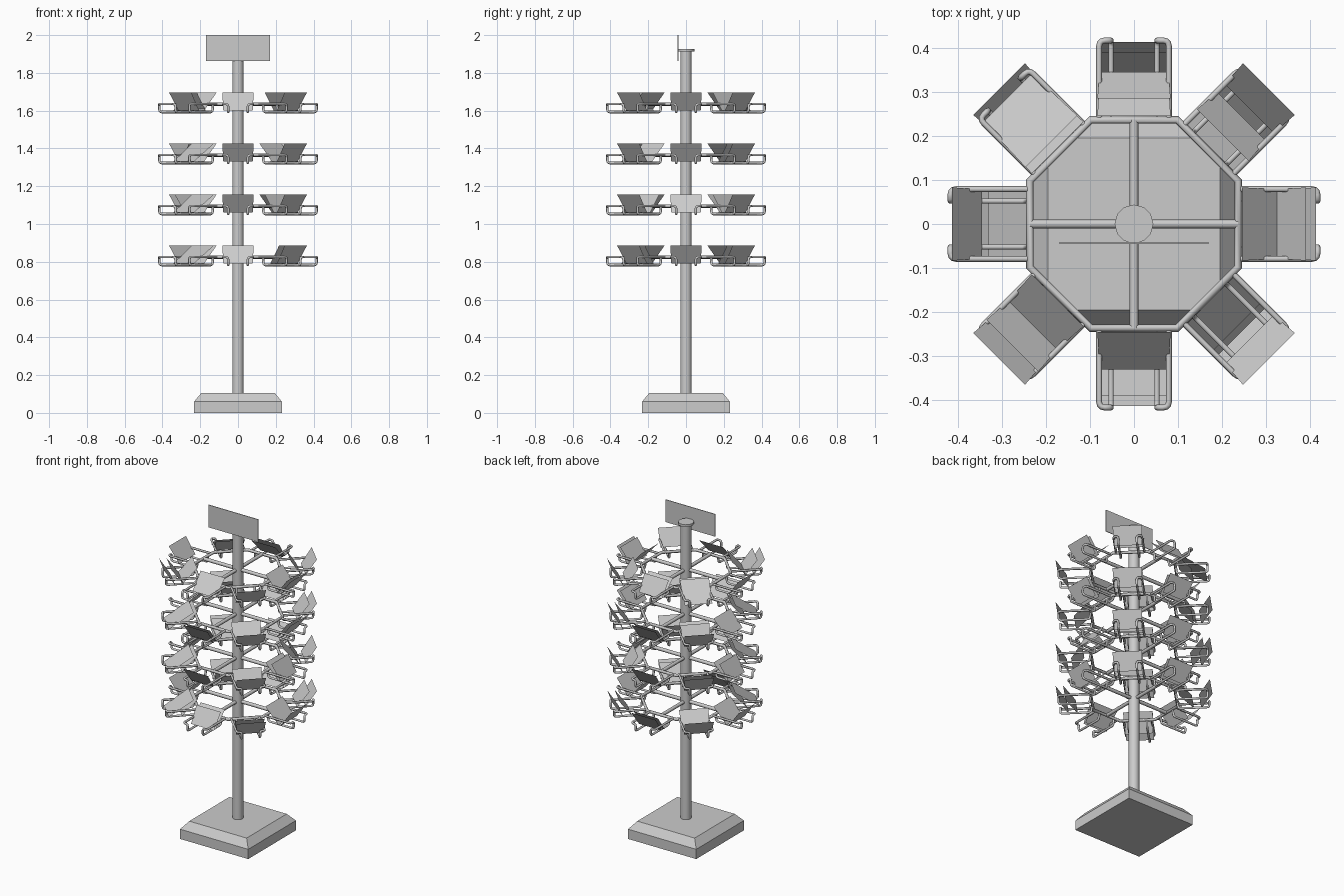
import bpy, bmesh, math, random
from mathutils import Vector

if "Cube" in bpy.data.objects:
    bpy.data.objects.remove(bpy.data.objects["Cube"])

random.seed(4)
TIERS = [1.635, 1.365, 1.095, 0.825]   # ring heights
APO = 0.236                            # ring apothem


def link(name, data):
    ob = bpy.data.objects.new(name, data)
    bpy.context.collection.objects.link(ob)
    return ob


def mesh_from(name, verts, faces):
    me = bpy.data.meshes.new(name)
    me.from_pydata(verts, [], faces)
    return me


def cylinder(name, r, z0, z1, sides):
    bpy.ops.mesh.primitive_cylinder_add(vertices=sides, radius=r, depth=z1 - z0,
                                        location=(0, 0, (z0 + z1) / 2))
    ob = bpy.context.object
    ob.name = name
    bpy.ops.object.shade_smooth_by_angle()
    return ob


def rounded(points, r):
    """Replace every inner corner of a path with a short arc."""
    p = [Vector(q) for q in points]
    out = [p[0]]
    for a, b, c in zip(p, p[1:], p[2:]):
        s, e = b + (a - b).normalized() * r, b + (c - b).normalized() * r
        for t in (0, 0.33, 0.67, 1):
            out.append(s * (1 - t) ** 2 + b * 2 * t * (1 - t) + e * t * t)
    return out + [p[-1]]


def wire(name, paths, radius, cyclic=False):
    cu = bpy.data.curves.new(name, 'CURVE')
    cu.dimensions = '3D'
    cu.bevel_depth = radius
    cu.bevel_resolution = 1
    cu.use_fill_caps = True
    for path in paths:
        sp = cu.splines.new('POLY')
        sp.points.add(len(path) - 1)
        for pt, co in zip(sp.points, path):
            pt.co = (*co, 1)
        sp.use_cyclic_u = cyclic
    return cu


# square base with sloped top edge
v, f = [], []
for h, z in ((0.232, 0), (0.232, 0.06), (0.195, 0.105)):
    v += [(-h, -h, z), (h, -h, z), (h, h, z), (-h, h, z)]
for k in (0, 4):
    f += [(k + i, k + (i + 1) % 4, k + 4 + (i + 1) % 4, k + 4 + i) for i in range(4)]
f += [(3, 2, 1, 0), (8, 9, 10, 11)]
link("base", mesh_from("base", v, f))

# pole and cap
cylinder("pole", 0.03, 0.1, 1.915, 16)
cylinder("pole_cap", 0.044, 1.912, 1.926, 12)

# header sign
bpy.ops.mesh.primitive_cube_add(size=1, location=(0, -0.043, 1.931))
sign = bpy.context.object
sign.name = "header_sign"
sign.scale = (0.338, 0.004, 0.138)

# shared wire data: octagonal ring, cross spokes, pocket cradle
R = APO / math.cos(math.pi / 8)
ring = wire("ring", [[(R * math.cos(a), R * math.sin(a), 0) for a in
                      [math.pi / 8 + i * math.pi / 4 for i in range(8)]]], 0.009, True)
spokes = wire("spokes", [[(-APO, 0, 0), (APO, 0, 0)], [(0, -APO, 0), (0, APO, 0)]], 0.0105)
rails = []
for s in (-1, 1):
    rails.append(rounded([(APO, s * 0.079, 0), (0.416, s * 0.079, 0), (0.416, s * 0.052, 0),
                          (0.416, s * 0.052, -0.042), (APO + 0.008, s * 0.052, -0.042),
                          (APO + 0.002, s * 0.052, 0)], 0.013))
cradle = wire("cradle", rails, 0.0068)

# thin leaning cards, given as (top radius, bottom radius)
IN, MID, OUT = (0.245, 0.33), (0.285, 0.345), (0.413, 0.345)
WIDE, FAR, STEEP = (0.265, 0.405), (0.432, 0.37), (0.39, 0.32)


def add_card(name, lean, ang, z):
    rt, rb = lean
    me = mesh_from(name, [(rb, -0.078, -0.033), (rb, 0.078, -0.033),
                          (rt, 0.083, 0.06), (rt, -0.083, 0.06)], [(0, 1, 2, 3)])
    ob = link(name, me)
    ob.location.z, ob.rotation_euler.z = z, ang


# cards of the top tier, counter-clockwise starting at +x
top_cards = [[IN, STEEP, OUT], [FAR, MID], [IN, MID], [WIDE, IN],
             [OUT], [FAR, STEEP, IN], [IN], [FAR]]
straight = [[IN, MID], [OUT, STEEP], [IN, OUT], [IN], [OUT]]
diagonal = [[IN, FAR], [WIDE, IN], [FAR, STEEP], [IN, MID, FAR], [FAR, MID]]

for t, z in enumerate(TIERS):
    for name, data in (("tier_ring", ring), ("tier_spokes", spokes)):
        link(name, data).location.z = z
    for i in range(8):
        ang = i * math.pi / 4
        ob = link("pocket_cradle", cradle)
        ob.location.z, ob.rotation_euler.z = z, ang
        cards = top_cards[i] if t == 0 else random.choice(diagonal if i % 2 else straight)
        if t == 1 and i in (2, 6):
            cards = [OUT, STEEP]
        for lean in cards:
            add_card("display_card", lean, ang, z)
